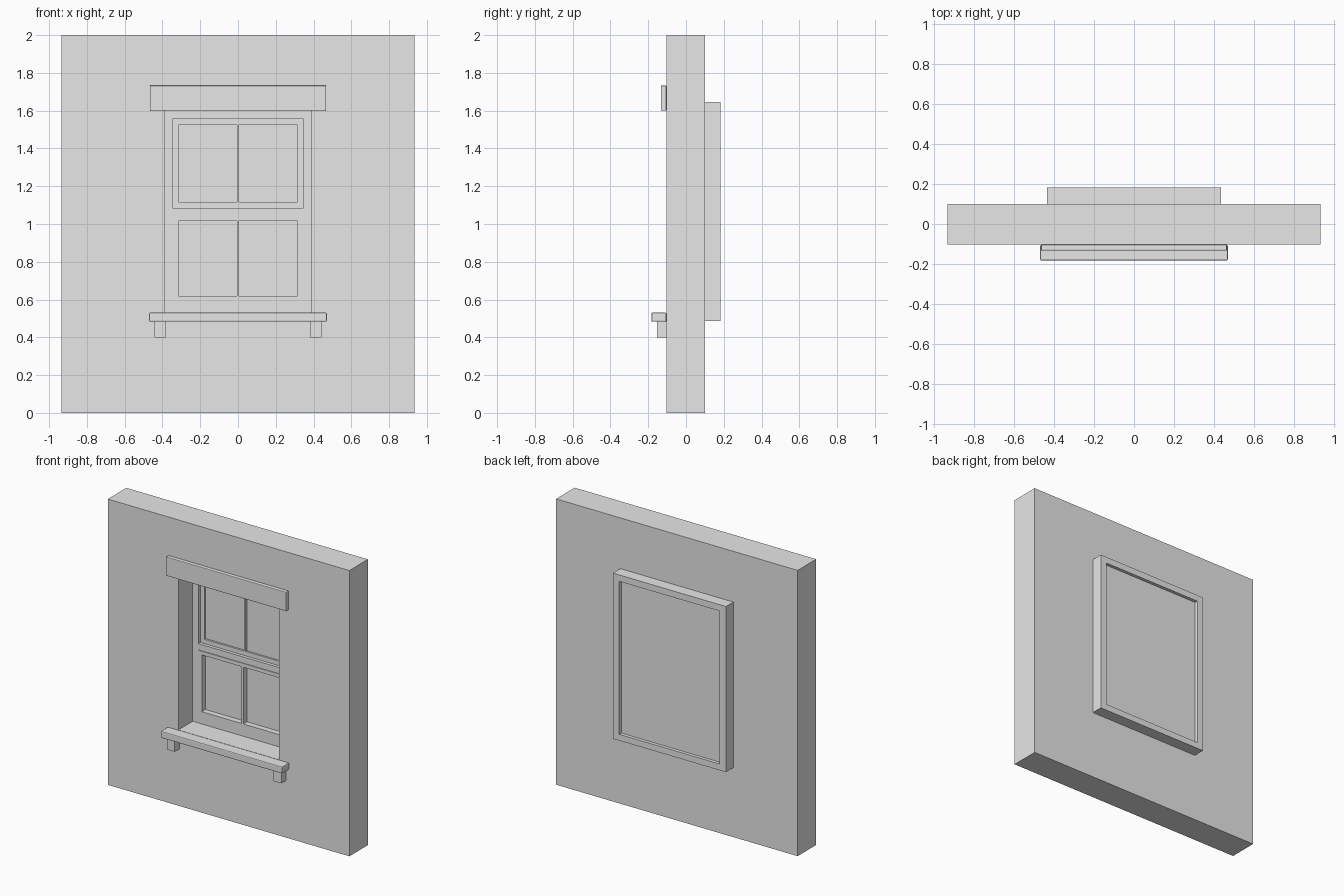
import bpy
import bmesh

cube = bpy.data.objects.get("Cube")
if cube:
    bpy.data.objects.remove(cube, do_unlink=True)

# One plain colour for everything
grey = bpy.data.materials.new("light grey")
grey.use_nodes = True
grey.diffuse_color = (0.8, 0.8, 0.8, 1)
grey.node_tree.nodes["Principled BSDF"].inputs["Base Color"].default_value = (0.8, 0.8, 0.8, 1)


def finish(name, bm, bevel=0):
    bmesh.ops.recalc_face_normals(bm, faces=bm.faces)
    mesh = bpy.data.meshes.new(name)
    bm.to_mesh(mesh)
    bm.free()
    mesh.materials.append(grey)
    obj = bpy.data.objects.new(name, mesh)
    bpy.context.collection.objects.link(obj)
    if bevel:
        mod = obj.modifiers.new("edge", 'BEVEL')
        mod.width = bevel
        mod.segments = 2
    return obj


def box(name, x, y, z, bevel=0):
    """Box from (low, high) pairs."""
    bm = bmesh.new()
    bmesh.ops.create_cube(bm, size=1)
    for v in bm.verts:
        v.co = [r[0] if c < 0 else r[1] for c, r in zip(v.co, (x, y, z))]
    return finish(name, bm, bevel)


def ring(name, outer_x, outer_z, inner_x, inner_z, y):
    """Rectangular frame, symmetric in x, extruded along y."""
    bm = bmesh.new()

    def loop(hx, z, depth):
        corners = ((-hx, z[0]), (hx, z[0]), (hx, z[1]), (-hx, z[1]))
        return [bm.verts.new((cx, depth, cz)) for cx, cz in corners]

    loops = [loop(outer_x, outer_z, y[0]), loop(outer_x, outer_z, y[1]),
             loop(inner_x, inner_z, y[1]), loop(inner_x, inner_z, y[0])]
    for a, b in zip(loops, loops[1:] + loops[:1]):
        for i in range(4):
            j = (i + 1) % 4
            bm.faces.new((a[i], a[j], b[j], b[i]))
    return finish(name, bm)


FRONT, BACK, REAR = -0.104, 0.101, 0.183
OPEN_X, OPEN_Z = 0.389, (0.53, 1.6)

# Wall with opening, and the casing standing off its back
ring("wall", 0.935, (0, 2), OPEN_X, OPEN_Z, (FRONT, BACK))
ring("back_casing", 0.437, (0.486, 1.645), OPEN_X, OPEN_Z, (BACK, REAR))

# Window frame, meeting rail and glass
ring("window_frame", OPEN_X, OPEN_Z, 0.346, (0.577, 1.555), (0.055, 0.16))
box("meeting_rail", (-0.346, 0.346), (0.055, 0.16), (1.042, 1.085))
box("glass", (-0.346, 0.346), (0.09, 0.16), (0.577, 1.555))

# Sashes: the lower one sits forward of the upper one
for name, outer_z, inner_z, y in (
        ("upper_sash", (1.085, 1.555), (1.116, 1.524), (0.077, 0.1)),
        ("lower_sash", (0.577, 1.042), (0.619, 1.016), (0.05, 0.1))):
    ring(name, 0.346, outer_z, 0.315, inner_z, y)
    box(name + "_muntin", (-0.006, 0.006), y, inner_z)

# Header, sill and sill brackets
box("header", (-0.466, 0.466), (-0.133, FRONT), (1.6, 1.733), 0.004)
box("sill", (-0.47, 0.47), (-0.183, FRONT), (0.483, 0.531), 0.006)
for side, x in (("right", (-0.443, -0.382)), ("left", (0.382, 0.443))):
    box(side + "_bracket", x, (-0.154, FRONT), (0.398, 0.484))
